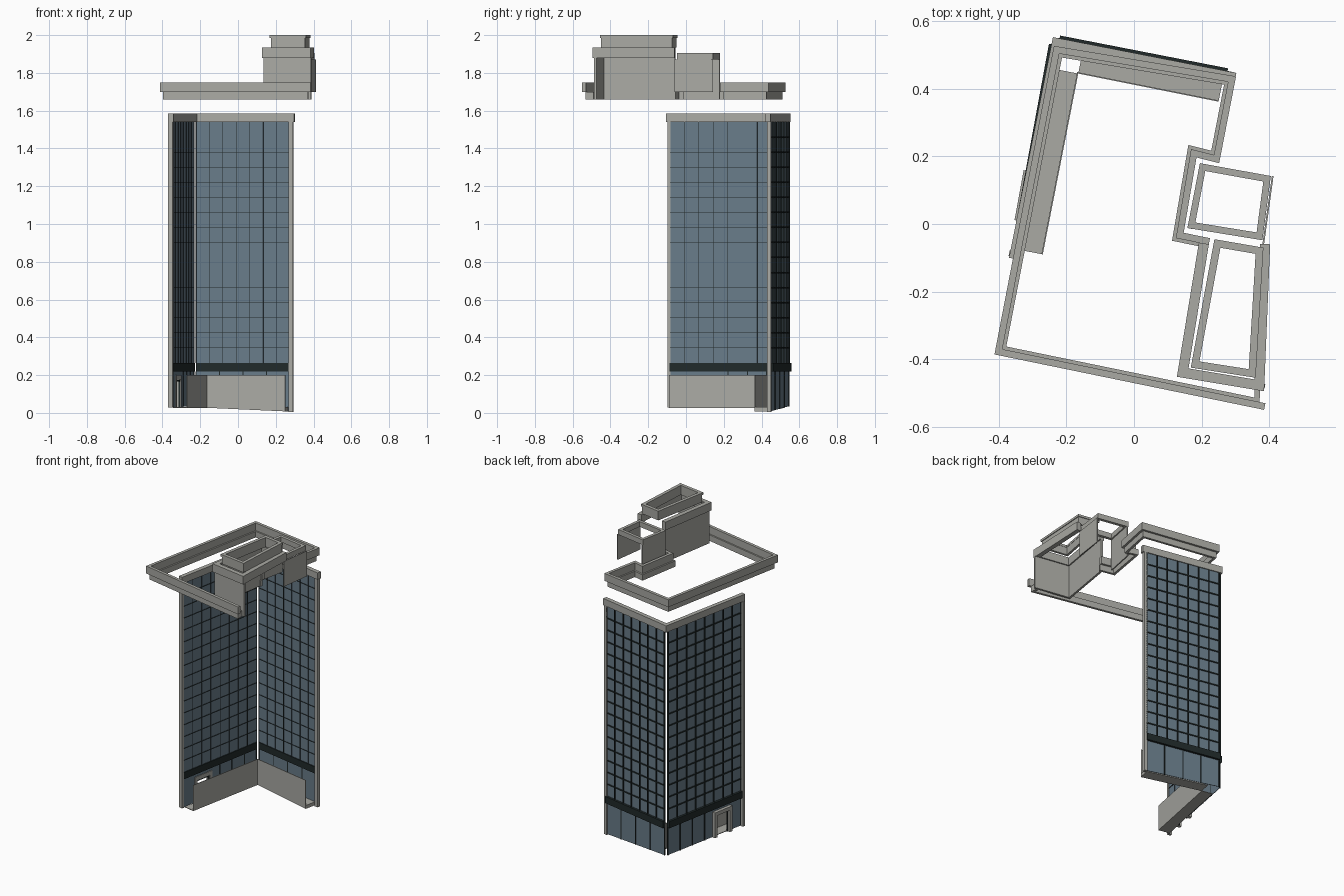
import bpy
import bmesh
from mathutils import Vector

cube = bpy.data.objects.get("Cube")
if cube:
    bpy.data.objects.remove(cube, do_unlink=True)


def material(name, rgb):
    m = bpy.data.materials.new(name)
    m.use_nodes = True
    m.diffuse_color = (*rgb, 1)
    m.node_tree.nodes["Principled BSDF"].inputs["Base Color"].default_value = (*rgb, 1)
    return m


STONE = material("warm grey stone", (0.40, 0.40, 0.37))
GLASS = material("blue grey glass", (0.14, 0.20, 0.25))
DARK = material("dark metal", (0.015, 0.023, 0.023))


def offset(path, d, closed):
    """Shift a plan path to its left by d, with mitred corners."""
    pts = [Vector(p) for p in path]
    n, out = len(pts), []
    for i, p in enumerate(pts):
        normals = []
        for j in (i - 1, i):
            if closed or 0 <= j < n - 1:
                e = (pts[(j + 1) % n] - pts[j % n]).normalized()
                normals.append(Vector((-e.y, e.x)))
        m = sum(normals, Vector((0, 0))).normalized()
        out.append(p + m * d / m.dot(normals[0]))
    return out


def add_band(bm, path, a, b, z0, z1, closed=False):
    """Solid strip between two offsets of a path; z0 may vary per point."""
    n = len(path)
    low = z0 if isinstance(z0, (list, tuple)) else [z0] * n
    rings = []
    for p, q, z in zip(offset(path, a, closed), offset(path, b, closed), low):
        rings.append([bm.verts.new((c.x, c.y, h)) for c, h in
                      ((p, z), (q, z), (q, z1), (p, z1))])
    for i in range(n if closed else n - 1):
        r, s = rings[i], rings[(i + 1) % n]
        for k in range(4):
            bm.faces.new((r[k], r[(k + 1) % 4], s[(k + 1) % 4], s[k]))
    if not closed:
        bm.faces.new(rings[0])
        bm.faces.new(rings[-1])


def finish(name, bm, mat):
    bmesh.ops.recalc_face_normals(bm, faces=bm.faces)
    me = bpy.data.meshes.new(name)
    bm.to_mesh(me)
    bm.free()
    me.materials.append(mat)
    ob = bpy.data.objects.new(name, me)
    bpy.context.collection.objects.link(ob)


def band(name, path, a, b, z0, z1, mat=STONE, closed=False):
    bm = bmesh.new()
    add_band(bm, path, a, b, z0, z1, closed)
    finish(name, bm, mat)


def along(wall, u):
    return Vector(wall[0]).lerp(Vector(wall[1]), u)


def part(wall, u, v):
    return [along(wall, u), along(wall, v)]


# Facade lines in plan; the left side of each is the outside
BAND_LOW, BAND_TOP, EAVES, TOP = 0.22, 0.265, 1.54, 1.585
west = [(-0.347, -0.085), (-0.234, 0.53)]
north = [(-0.222, 0.54), (0.275, 0.443)]
ROWS = 16


def facade(side, wall, columns, panels, ground, door=None):
    length = (Vector(wall[1]) - Vector(wall[0])).length
    band(side + "_glass", wall, 0, 0.003, BAND_TOP, EAVES, GLASS)
    # Mullion grid, with thin fins on the inside
    bm = bmesh.new()
    for i in range(columns + 1):
        u = i / columns
        for half, a, b in ((0.003, 0.003, 0.010), (0.001, -0.003, 0.0)):
            w = half / length
            add_band(bm, part(wall, u - w, u + w), a, b, BAND_TOP, EAVES)
    for i in range(1, ROWS):
        z = BAND_TOP + (EAVES - BAND_TOP) * i / ROWS
        add_band(bm, wall, 0.003, 0.008, z - 0.004, z + 0.004)
        add_band(bm, wall, -0.004, 0.0, z - 0.001, z + 0.001)
    finish(side + "_mullions", bm, DARK)
    band(side + "_sign_band", wall, -0.006, 0.018, BAND_LOW, BAND_TOP, DARK)

    # Street level glazing, left open at the door
    def floor_z(u):
        return ground[0] + (ground[1] - ground[0]) * u
    bm = bmesh.new()
    spans = [(0, door[0]), (door[1], 1)] if door else [(0, 1)]
    for u, v in spans:
        add_band(bm, part(wall, u, v), 0, 0.003, [floor_z(u), floor_z(v)], BAND_LOW)
    finish(side + "_street_glass", bm, GLASS)
    bm = bmesh.new()
    for i in range(panels + 1):
        u = i / panels
        if not door or not door[0] < u < door[1]:
            w = 0.003 / length
            add_band(bm, part(wall, u - w, u + w), -0.002, 0.007, floor_z(u), BAND_LOW)
    finish(side + "_street_mullions", bm, DARK)


DOOR = (0.15, 0.39)
facade("west", west, 8, 6, (0.03, 0.035), DOOR)
facade("north", north, 7, 4, (0.035, 0.008))

# Doorway surround and leaf frame
for name, u, v, a, b, inset, top, mat in (
        ("door_surround", *DOOR, -0.004, 0.024, 0.035, 0.2, STONE),
        ("door_leaf", DOOR[0] + 0.035, DOOR[1] - 0.035, 0.0, 0.008, 0.012, 0.175, DARK)):
    bm = bmesh.new()
    add_band(bm, part(west, u, u + inset), a, b, 0.03, top)
    add_band(bm, part(west, v - inset, v), a, b, 0.03, top)
    add_band(bm, part(west, u, v), a, b, top - inset * 0.7, top)
    finish(name, bm, mat)
band("door_transom", part(west, *DOOR), 0, 0.003, 0.2, BAND_LOW, GLASS)

# End piers and the cornice wrapping the corner
band("west_pier", part(west, -0.022, 0.004), -0.004, 0.022, 0.028, EAVES)
band("north_pier", part(north, 0.99, 1.035), -0.012, 0.010, 0.004, EAVES)
band("facade_cornice", [(-0.370, -0.1), (-0.24, 0.553), (0.303, 0.447)],
     -0.028, 0, EAVES, TOP)

# Inner podium wall and the floor between it and the glass
inner = [(-0.27, -0.09), (-0.165, 0.445), (0.25, 0.362)]
band("podium_wall", inner, 0, 0.004, [0.03, 0.03, 0.014], 0.2)
band("west_floor", inner[:2], 0, 0.075, 0.027, 0.031)
band("north_floor", inner[1:], 0, 0.078, [0.027, 0.008], 0.031)

# Two tier roof parapet
parapet = [(0.385, -0.55), (-0.413, -0.386), (-0.237, 0.527), (0.302, 0.437),
           (0.252, 0.18), (0.185, 0.197), (0.147, -0.026), (0.225, -0.042)]
band("parapet_upper", parapet, -0.02, 0, 1.70, 1.75)
band("parapet_lower", [(0.387, -0.49)] + parapet, -0.03, -0.014, 1.66, 1.70)

# Stair tower: cap, west wall and hanging east panel
stair = [(0.195, 0.18), (0.405, 0.142), (0.38, -0.048), (0.158, -0.012)]
band("stair_cap", stair, -0.02, 0, 1.87, 1.905, closed=True)
band("stair_west_wall", [stair[3], stair[0]], -0.012, -0.004, 1.66, 1.87)
band("stair_east_panel", [(0.413, 0.142), (0.385, -0.06)], -0.005, 0, 1.70, 1.87)

# Plant room: two walls, open sided cap
plant = [(0.403, -0.06), (0.385, -0.495), (0.127, -0.452), (0.192, -0.055)]
band("plant_walls", plant[1:], -0.022, -0.008, 1.66, 1.88)
band("plant_cap", plant, -0.03, 0, 1.88, 1.935)

# Penthouse ring with its coping
penthouse = [(0.238, -0.045), (0.383, -0.07), (0.36, -0.455), (0.168, -0.425)]
band("penthouse_walls", penthouse, -0.02, -0.005, 1.935, 1.985, closed=True)
band("penthouse_coping", penthouse, -0.022, 0, 1.985, 2.0, closed=True)
